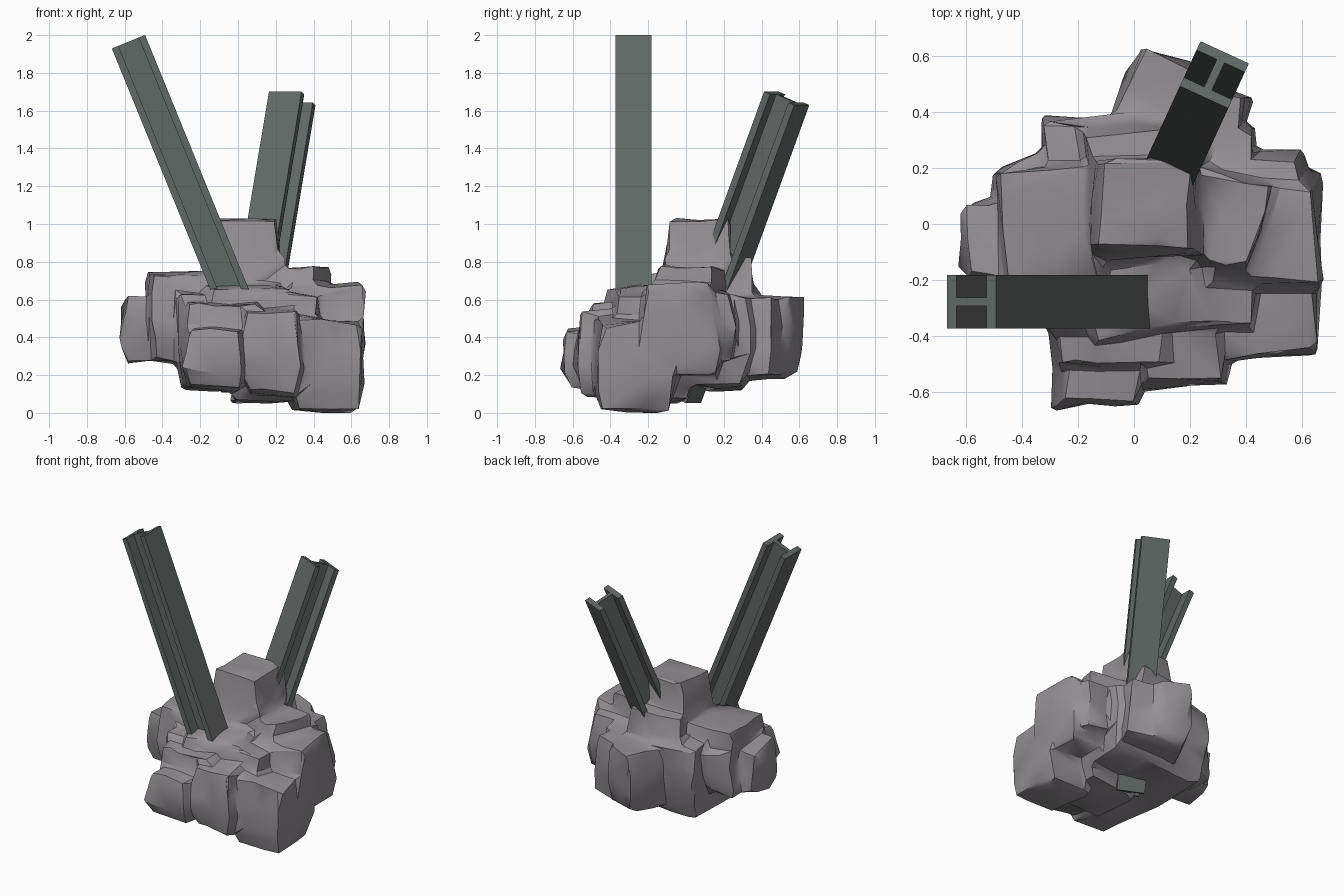
import bpy, bmesh, random
from math import radians
from mathutils import Vector, Matrix, noise

if "Cube" in bpy.data.objects:
    bpy.data.objects.remove(bpy.data.objects["Cube"])

random.seed(11)


def material(name, rgb):
    m = bpy.data.materials.new(name)
    m.diffuse_color = (*rgb, 1)
    m.use_nodes = True
    m.node_tree.nodes["Principled BSDF"].inputs["Base Color"].default_value = m.diffuse_color
    return m


stone = material("stone", (0.295, 0.275, 0.295))
steel = material("steel", (0.12, 0.14, 0.132))


def new_object(name, bm, mat):
    me = bpy.data.meshes.new(name)
    bm.to_mesh(me)
    bm.free()
    me.materials.append(mat)
    ob = bpy.data.objects.new(name, me)
    bpy.context.collection.objects.link(ob)
    return ob


def chunk(x0, x1, y0, y1, z0, z1, yaw=None, jit=0.035):
    """Irregular block: hull of a waisted box with jittered corners"""
    bm = bmesh.new()
    c = Vector((x0 + x1, y0 + y1, 0)) / 2
    h = Vector((x1 - x0, y1 - y0, 0)) / 2
    yaw = random.uniform(-4, 4) if yaw is None else yaw
    turn = Matrix.Rotation(radians(yaw), 3, 'Z')
    for z, s in ((z0, .9), (z0 * .6 + z1 * .4, 1), (z1, .93)):
        for sx, sy in ((-1, -1), (1, -1), (1, 1), (-1, 1)):
            j = [random.uniform(-.2 * jit, jit) for _ in range(3)]
            p = turn @ Vector((sx * (h.x * s - j[0]), sy * (h.y * s - j[1]), 0))
            bm.verts.new((c.x + p.x, c.y + p.y, z + (j[2] if z == z0 else -j[2])))
    bmesh.ops.convex_hull(bm, input=bm.verts)
    bmesh.ops.recalc_face_normals(bm, faces=bm.faces)
    return new_object("chunk", bm, stone)


# rock: overlapping blocks fused into one boulder
blocks = [
    (-.34, .46, -.40, .36, .13, .64),        # core
    (-.18, .25, -.14, .36, .50, .84),        # peak base
    (-.16, .24, -.11, .25, .60, 1.035),      # peak
    (-.63, -.2, -.21, .09, .27, .61),        # left
    (-.50, -.1, -.28, .23, .26, .76),        # left shoulder
    (-.31, .04, -.66, -.2, .12, .46),        # front left
    (-.31, .12, -.52, -.1, .15, .60),        # front left upper
    (.03, .35, -.59, -.2, .09, .56),         # front centre
    (.27, .67, -.49, -.05, -.02, .50),       # front right foot
    (.25, .675, -.24, .18, .17, .69),        # right
    (.25, .62, -.05, .26, .28, .66),         # right rear
    (.10, .48, -.16, .20, .40, .775, -14),   # right shoulder
    (-.07, .40, .14, .54, .17, .63, -18),    # back
    (-.06, .22, .25, .62, .18, .64, -20),    # back tip
    (-.34, .05, .05, .39, .25, .68),         # back left
    (-.47, -.1, -.04, .28, .28, .60, 18),    # back left low
    (-.06, .38, -.42, .02, .04, .35),        # underside
    (-.20, .26, -.40, -.05, .40, .67, 10),   # front shoulder
]
rock = chunk(*blocks[0])
rock.name = rock.data.name = "rock"
bpy.context.view_layer.objects.active = rock
rock.select_set(True)


def apply(kind, **settings):
    mod = rock.modifiers.new("step", kind)
    for key, value in settings.items():
        setattr(mod, key, value)
    bpy.ops.object.modifier_apply(modifier=mod.name)


for b in blocks[1:]:
    other = chunk(*b)
    apply('BOOLEAN', operation='UNION', solver='EXACT', object=other)
    bpy.data.objects.remove(other)

# fuse the seams, roughen, then facet
apply('REMESH', mode='VOXEL', voxel_size=.018)
apply('SMOOTH', factor=.5, iterations=5)
for v in rock.data.vertices:
    v.co += .022 * noise.noise_vector(v.co * 4.5)
apply('DECIMATE', ratio=850 / (2 * len(rock.data.polygons)))
bpy.ops.object.shade_smooth_by_angle(angle=radians(34))
# stand the rock on the ground
low = min(v.co.z for v in rock.data.vertices)
for v in rock.data.vertices:
    if v.co.z < .1:
        v.co.z -= low * (.1 - v.co.z) / (.1 - low)


# steel beams: I section extruded down from the top centre
def beam(name, top, heading, tilt, length=1.7, w=.095, flange=.037, web=.015):
    f = w - flange
    half = [(-w, -w), (-f, -w), (-f, -web), (f, -web), (f, -w), (w, -w)]
    profile = half + [(x, -y) for x, y in reversed(half)]
    bm = bmesh.new()
    face = bm.faces.new([bm.verts.new((x, y, 0)) for x, y in profile])
    ext = bmesh.ops.extrude_face_region(bm, geom=[face])
    moved = [g for g in ext["geom"] if isinstance(g, bmesh.types.BMVert)]
    bmesh.ops.translate(bm, verts=moved, vec=(0, 0, -length))
    bmesh.ops.recalc_face_normals(bm, faces=bm.faces)
    bm.transform(Matrix.Translation(top) @ Matrix.Rotation(radians(heading), 4, 'Z')
                 @ Matrix.Rotation(radians(tilt), 4, 'Y'))
    return new_object(name, bm, steel)


beam("left_beam", (-.58, -.278, 1.965), 180, 22.2)
beam("rear_beam", (.287, .533, 1.665), 65.3, 21.8)
